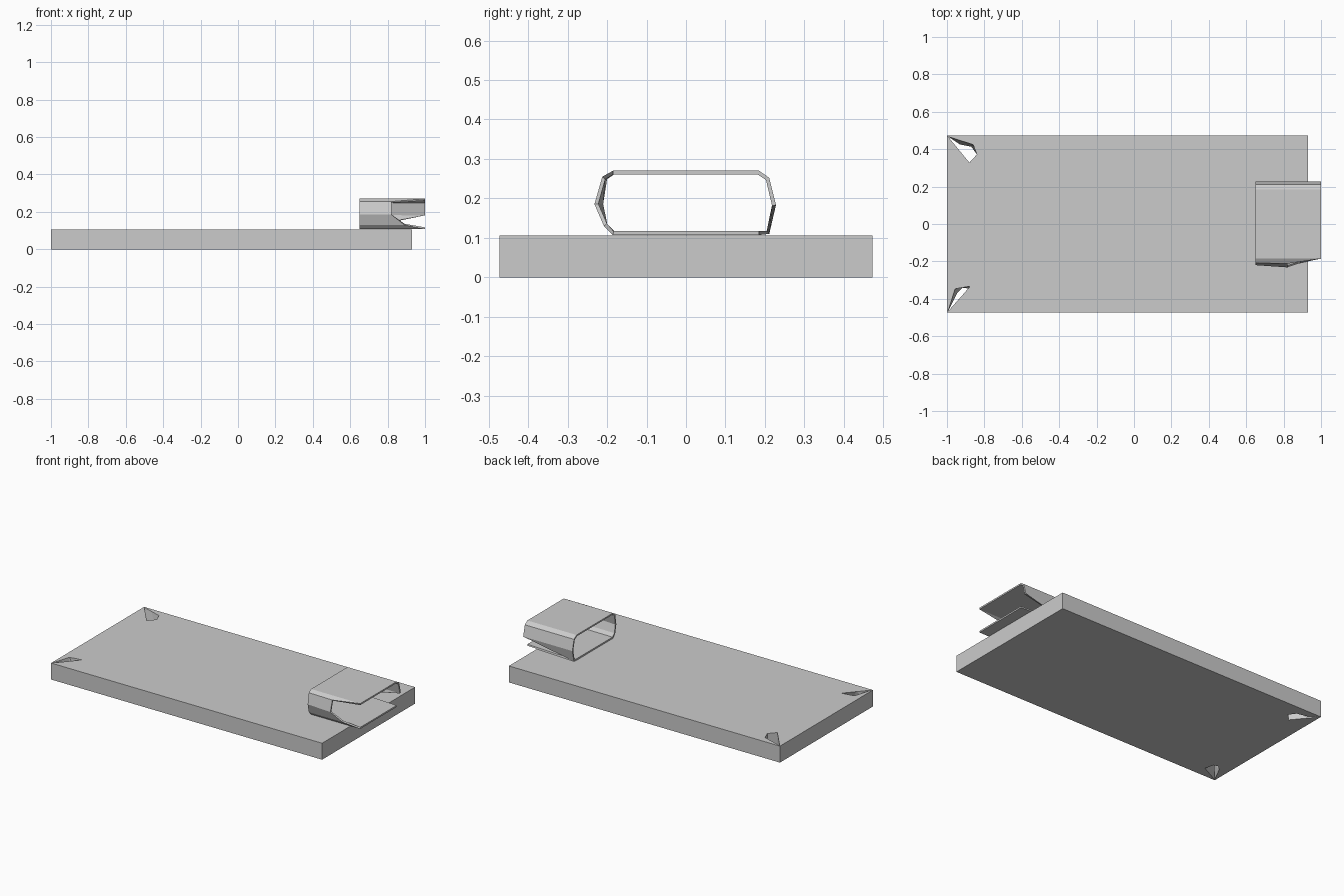
import bpy, bmesh

if "Cube" in bpy.data.objects:
    bpy.data.objects.remove(bpy.data.objects["Cube"], do_unlink=True)

# One plain grey for the whole piece
grey = bpy.data.materials.new("plain grey")
grey.use_nodes = True
colour = (0.6, 0.6, 0.6, 1)
grey.diffuse_color = colour
grey.node_tree.nodes["Principled BSDF"].inputs["Base Color"].default_value = colour


def make_object(name, bm):
    bmesh.ops.recalc_face_normals(bm, faces=bm.faces)
    mesh = bpy.data.meshes.new(name)
    bm.to_mesh(mesh)
    bm.free()
    mesh.materials.append(grey)
    obj = bpy.data.objects.new(name, mesh)
    bpy.context.collection.objects.link(obj)
    return obj


def loft(name, lower, upper, z0, z1):
    """Solid between two outlines with the same number of points."""
    bm = bmesh.new()
    a = [bm.verts.new((x, y, z0)) for x, y in lower]
    b = [bm.verts.new((x, y, z1)) for x, y in upper]
    bm.faces.new(a)
    bm.faces.new(b)
    for i in range(len(a)):
        j = (i + 1) % len(a)
        bm.faces.new((a[i], a[j], b[j]))
        bm.faces.new((a[i], b[j], b[i]))
    return make_object(name, bm)


# Flat board
TOP = 0.106
outline = [(-1, -0.473), (0.93, -0.473), (0.93, 0.473), (-1, 0.473)]
board = loft("board", outline, outline, 0, TOP)

# Angular corner holes: lower outline, then upper outline
holes = {
    "back_hole_cutter": (
        [(-0.995, 0.468), (-0.88, 0.328), (-0.84, 0.372), (-0.87, 0.413), (-0.93, 0.425)],
        [(-0.995, 0.468), (-0.88, 0.328), (-0.84, 0.372), (-0.86, 0.425), (-0.93, 0.447)]),
    "front_hole_cutter": (
        [(-0.995, -0.468), (-0.87, -0.405), (-0.885, -0.345), (-0.915, -0.338), (-0.945, -0.37)],
        [(-0.995, -0.468), (-0.935, -0.4), (-0.877, -0.333), (-0.92, -0.34), (-0.957, -0.347)]),
}
for name, (lower, upper) in holes.items():
    cutter = loft(name, lower, upper, -0.001, TOP + 0.001)
    cutter.hide_render = True
    cutter.hide_set(True)
    cut = board.modifiers.new(name, "BOOLEAN")
    cut.object = cutter
    cut.operation = "DIFFERENCE"
    cut.solver = "EXACT"

# Thin connector sleeve: start y, end y, z, end x for each long edge
START = 0.65
edges = [
    (-0.185, -0.185, 0.107, 1.0),
    (-0.208, -0.208, 0.13, 0.89),
    (-0.220, -0.232, 0.185, 0.82),
    (-0.208, -0.212, 0.255, 0.82),
    (-0.185, -0.185, 0.27, 1.0),
    (0.185, 0.185, 0.27, 1.0),
    (0.211, 0.211, 0.252, 1.0),
    (0.228, 0.228, 0.183, 1.0),
    (0.211, 0.211, 0.11, START),
    (0.185, 0.185, 0.107, 1.0),
]
bm = bmesh.new()
pairs = []
for y0, y1, z, end in edges:
    a = bm.verts.new((START, y0, z))
    b = a if end == START else bm.verts.new((end, y1, z))
    pairs.append((a, b))
for (a, b), (c, d) in zip(pairs, pairs[1:] + pairs[:1]):
    bm.faces.new(list(dict.fromkeys((a, b, d, c))))
sleeve = make_object("connector_sleeve", bm)

# Normals point outward, so the wall thickens inward
wall = sleeve.modifiers.new("wall", "SOLIDIFY")
wall.thickness = 0.01
wall.offset = -1
